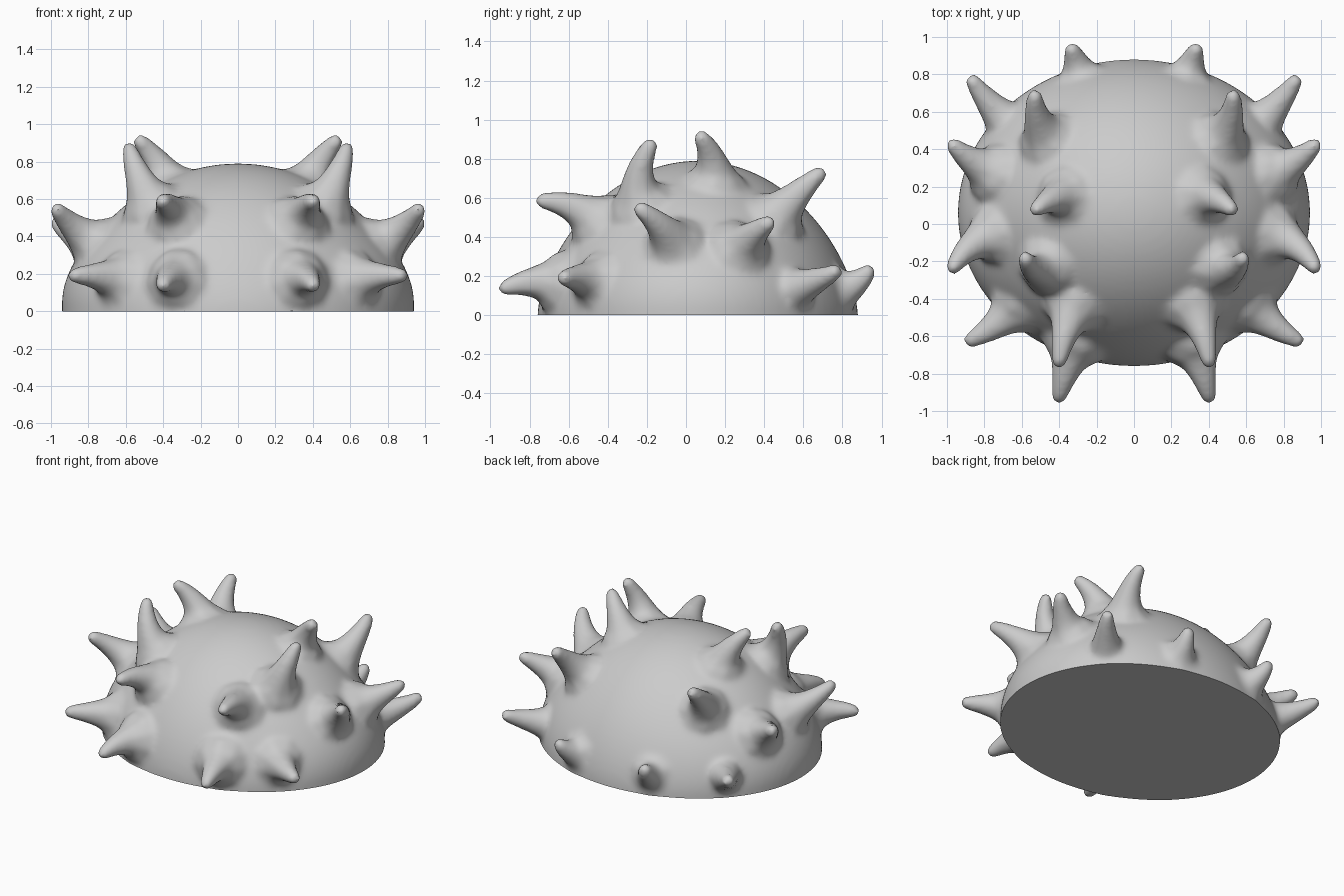
import bpy, bmesh, math
from mathutils import Vector, Matrix

if "Cube" in bpy.data.objects:
    bpy.data.objects.remove(bpy.data.objects["Cube"], do_unlink=True)

RX, RY, HEIGHT, CENTRE_Y = 0.94, 0.82, 0.79, 0.06

# Spikes on the left half: root on the shell, tip
SPIKES = [
    ((0.33, -0.67, 0.17), (0.40, -0.92, 0.14)),
    ((0.33, -0.46, 0.49), (0.40, -0.73, 0.585)),
    ((0.64, -0.46, 0.17), (0.87, -0.62, 0.19)),
    ((0.77, -0.06, 0.36), (0.965, -0.23, 0.54)),
    ((0.47, -0.24, 0.58), (0.58, -0.185, 0.865)),
    ((0.37, 0.15, 0.68), (0.52, 0.08, 0.905)),
    ((0.77, 0.28, 0.34), (0.965, 0.42, 0.47)),
    ((0.47, 0.46, 0.50), (0.53, 0.68, 0.72)),
    ((0.66, 0.52, 0.12), (0.86, 0.76, 0.22)),
    ((0.28, 0.77, 0.11), (0.33, 0.93, 0.22)),
]


def add_dome(bm):
    """Flattened dome with a straight skirt below the ground and steeper flanks."""
    profile = [Vector((1, 0, -0.2)), Vector((1, 0, -0.1))]
    for i in range(25):
        z = math.sin(i / 24 * math.pi / 2)
        profile.append(Vector((math.sqrt(max(0, 1 - z ** 1.6)), 0, z * HEIGHT)))
    verts = [bm.verts.new(p) for p in profile]
    edges = [bm.edges.new(pair) for pair in zip(verts, verts[1:])]
    bmesh.ops.spin(bm, geom=verts + edges, cent=(0, 0, 0), axis=(0, 0, 1),
                   angle=math.tau, steps=96, use_duplicate=False)
    bmesh.ops.remove_doubles(bm, verts=bm.verts[:], dist=0.0005)
    bmesh.ops.holes_fill(bm, edges=[e for e in bm.edges if e.is_boundary], sides=0)
    for v in bm.verts:
        z = v.co.z
        bulge = 1 + 0.025 * math.sin(math.pi * min(max(z / 0.45, 0), 1))
        v.co = Vector((v.co.x * RX * bulge, v.co.y * RY + CENTRE_Y, z))
    bmesh.ops.recalc_face_normals(bm, faces=bm.faces[:])


def add_spike(bm, root, tip):
    """Curved spike that flares into the shell and leaves it along its normal."""
    root, tip = Vector(root), Vector(tip)
    normal = Vector((root.x / RX ** 2, (root.y - CENTRE_Y) / RY ** 2,
                     root.z / HEIGHT ** 2)).normalized()
    length = (tip - root).length
    start = root - normal * 0.10
    bend = root + normal * length * 0.42
    steps = 24
    for i in range(steps + 1):
        t = i / steps
        p = start * (1 - t) ** 2 + bend * 2 * t * (1 - t) + tip * t ** 2
        radius = 0.045 + 0.075 * (1 - t) + 0.08 * (1 - t) ** 4
        bmesh.ops.create_icosphere(bm, subdivisions=2, radius=radius,
                                   matrix=Matrix.Translation(p))


# Rough body: dome plus mirrored spikes
bm = bmesh.new()
add_dome(bm)
for root, tip in SPIKES:
    for side in (1, -1):
        add_spike(bm, (root[0] * side, *root[1:]), (tip[0] * side, *tip[1:]))
mesh = bpy.data.meshes.new("spiked_shell")
bm.to_mesh(mesh)
bm.free()
shell = bpy.data.objects.new("spiked_shell", mesh)
bpy.context.collection.objects.link(shell)

# Fuse everything into one skin and soften the joints
remesh = shell.modifiers.new("fuse", 'REMESH')
remesh.mode = 'VOXEL'
remesh.voxel_size = 0.016
soften = shell.modifiers.new("soften", 'SMOOTH')
soften.factor = 0.5
soften.iterations = 18
bpy.context.view_layer.update()
fused = bpy.data.meshes.new_from_object(
    shell.evaluated_get(bpy.context.evaluated_depsgraph_get()))
shell.modifiers.clear()

# Cut flat at the ground and close the base
bm = bmesh.new()
bm.from_mesh(fused)
bmesh.ops.bisect_plane(bm, geom=bm.verts[:] + bm.edges[:] + bm.faces[:], dist=0.0001,
                       plane_co=(0, 0, 0), plane_no=(0, 0, 1), clear_inner=True)
bmesh.ops.holes_fill(bm, edges=[e for e in bm.edges if e.is_boundary], sides=0)
bmesh.ops.recalc_face_normals(bm, faces=bm.faces[:])
bm.to_mesh(fused)
bm.free()
shell.data = fused
bpy.data.meshes.remove(mesh)
fused.name = "spiked_shell"

# Single plain grey
grey = bpy.data.materials.new("light_grey")
grey.use_nodes = True
colour = (0.6, 0.6, 0.6, 1)
grey.diffuse_color = colour
grey.node_tree.nodes["Principled BSDF"].inputs["Base Color"].default_value = colour
fused.materials.clear()
fused.materials.append(grey)

bpy.ops.object.select_all(action='DESELECT')
shell.select_set(True)
bpy.context.view_layer.objects.active = shell
bpy.ops.object.shade_smooth_by_angle(angle=math.radians(50))
